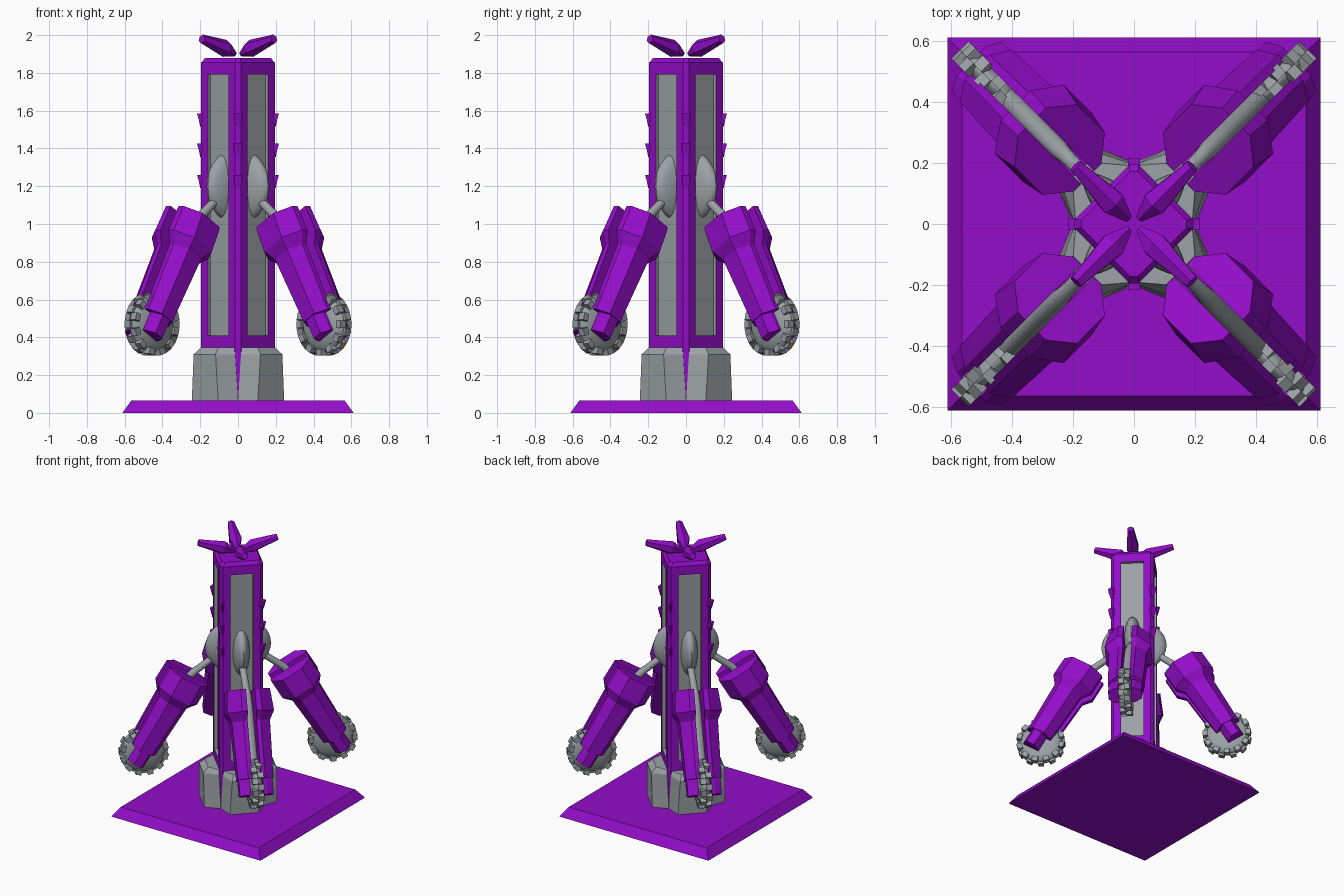
import bpy, bmesh, math
from mathutils import Matrix, Vector

if "Cube" in bpy.data.objects:
    bpy.data.objects.remove(bpy.data.objects["Cube"])


def material(name, rgb):
    m = bpy.data.materials.new(name)
    m.diffuse_color = (*rgb, 1)
    m.use_nodes = True
    m.node_tree.nodes["Principled BSDF"].inputs["Base Color"].default_value = m.diffuse_color
    return m


PURPLE = material("purple", (0.29, 0.004, 0.58))
GREY = material("grey", (0.33, 0.36, 0.38))


def finish(bm, name, mats, smooth=None):
    bmesh.ops.recalc_face_normals(bm, faces=bm.faces)
    me = bpy.data.meshes.new(name)
    bm.to_mesh(me)
    bm.free()
    for m in mats:
        me.materials.append(m)
    ob = bpy.data.objects.new(name, me)
    bpy.context.collection.objects.link(ob)
    if smooth:
        bpy.ops.object.select_all(action='DESELECT')
        ob.select_set(True)
        bpy.context.view_layer.objects.active = ob
        bpy.ops.object.shade_smooth_by_angle(angle=math.radians(smooth))
    return ob


def loft(bm, rings):
    """Skin a list of equal-length point rings and cap the ends."""
    vs = [[bm.verts.new(p) for p in ring] for ring in rings]
    n = len(vs[0])
    for a, b in zip(vs, vs[1:]):
        for i in range(n):
            bm.faces.new((a[i], a[(i + 1) % n], b[(i + 1) % n], b[i]))
    bm.faces.new(vs[0])
    bm.faces.new(vs[-1])


def tube(bm, path, radii, sides):
    """Round section swept along a path in the local xz plane."""
    path = [Vector((x, 0, z)) for x, z in path]
    rings = []
    for i, p in enumerate(path):
        d = (path[min(i + 1, len(path) - 1)] - path[max(i - 1, 0)]).normalized()
        up = d.cross(Vector((0, 1, 0)))
        rings.append([p + radii[i] * (up * math.cos(a) + Vector((0, 1, 0)) * math.sin(a))
                      for a in (math.tau * j / sides for j in range(sides))])
    loft(bm, rings)


def four(ob):
    """Place a part on all four diagonals."""
    for k in range(4):
        o = ob if k == 0 else ob.copy()
        if k:
            bpy.context.collection.objects.link(o)
        o.rotation_euler.z = math.radians(45 + 90 * k)


# base plate
bm = bmesh.new()
loft(bm, [[(sx * s, sy * s, z) for sx, sy in ((-1, -1), (1, -1), (1, 1), (-1, 1))]
          for s, z in ((0.612, 0), (0.565, 0.065))])
finish(bm, "base_plate", [PURPLE])

# column with a recessed grey channel in each diagonal face
bm = bmesh.new()
corner = [(0.195, -0.015), (0.195, 0.015), (0.015, 0.195), (-0.015, 0.195)]
octagon = corner + [(-x, -y) for x, y in corner]
loft(bm, [[(x * s, y * s, z) for x, y in octagon]
          for z, s in ((0.06, 1), (0.36, 1), (1.84, 1), (1.855, 1), (1.88, 0.88))])
bm.normal_update()
sides = [f for f in bm.faces if f.calc_area() > 0.2]
bmesh.ops.recalc_face_normals(bm, faces=bm.faces)
bmesh.ops.inset_individual(bm, faces=sides, thickness=0.07)
walls = bmesh.ops.inset_individual(bm, faces=sides, thickness=0.0, depth=-0.022)["faces"]
for f in sides + walls:
    f.material_index = 1
finish(bm, "column", [PURPLE, GREY])

# small hooks down the column corners
bm = bmesh.new()
for k in range(4):
    rot = Matrix.Rotation(k * math.pi / 2, 3, 'Z')
    for z in (1.55, 1.39, 1.225):
        loft(bm, [[rot @ Vector(p) for p in ((0.18, -w, z + h), (o, -w, z + h),
                                            (o, w, z + h), (0.18, w, z + h))]
                  for h, w, o in ((-0.035, 0.013, 0.2), (0.0, 0.02, 0.207), (0.035, 0.02, 0.217))])
finish(bm, "corner_hooks", [PURPLE])

# feet
bm = bmesh.new()
loft(bm, [[(0.02, -0.02, z), (b, -c, z), (r, -t, z), (r, t, z), (b, c, z), (0.02, 0.02, z)]
          for z, r, t, b, c in ((0.06, 0.247, 0.099, 0.142, 0.142),
                                (0.31, 0.25, 0.082, 0.152, 0.13),
                                (0.345, 0.215, 0.067, 0.15, 0.122))])
four(finish(bm, "foot", [GREY]))

# horns
bm = bmesh.new()
tube(bm, [(0.025, 1.9), (0.10, 1.93), (0.27, 1.98)], [0.014, 0.047, 0.024], 6)
four(finish(bm, "horn", [PURPLE]))

# shoulder discs crossing the column
for k in range(2):
    bm = bmesh.new()
    bmesh.ops.create_uvsphere(bm, u_segments=24, v_segments=16, radius=1,
                              matrix=Matrix.Diagonal((0.225, 0.07, 0.2, 1)))
    ob = finish(bm, "shoulder_disc", [GREY], 40)
    ob.location.z = 1.2
    ob.rotation_euler.z = math.radians(45 + 90 * k)

# arm bar, bending down from the shoulder to the wheel
bm = bmesh.new()
tube(bm, [(0.16, 1.13), (0.24, 1.07), (0.31, 1.02), (0.36, 0.95), (0.42, 0.85), (0.643, 0.47)],
     [0.024, 0.024, 0.026, 0.034, 0.036, 0.036], 10)
four(finish(bm, "arm_bar", [GREY], 40))

# arm shells: wide head, slimmer leg and a peg, one on each side of the bar
axis = Vector((0.355, 0, -0.6)).normalized()
across = Vector((-axis.z, 0, axis.x))
top = Vector((0.345, 0, 1.02))
shell = [(-1, 0), (-1, 0.3), (-0.5, 1), (0.5, 1), (1, 0.3), (1, 0)]


def shell_ring(u, w, t0, t1, side):
    return [top + axis * u + across * (a * w) + Vector((0, side * (t0 + (t1 - t0) * b), 0))
            for a, b in shell]


bm = bmesh.new()
for side in (-1, 1):
    loft(bm, [shell_ring(u, w, 0.03, t, side) for u, w, t in
              ((0, 0.15, 0.145), (0.15, 0.15, 0.16), (0.21, 0.105, 0.13), (0.6, 0.09, 0.12))])
    loft(bm, [shell_ring(u, 0.058, 0.045, 0.115, side) for u in (0.58, 0.71)])
four(finish(bm, "arm_shells", [PURPLE], 25))

# wheel with two staggered rows of lugs
bm = bmesh.new()
hub = Matrix.Translation((0.643, 0, 0.47))
bmesh.ops.create_uvsphere(bm, u_segments=24, v_segments=16, radius=1,
                          matrix=hub @ Matrix.Diagonal((0.15, 0.05, 0.15, 1)))
for i in range(24):
    y = 0.02 if i % 2 else -0.02
    bmesh.ops.create_cube(bm, size=1, matrix=hub @ Matrix.Rotation(math.tau * i / 24, 4, 'Y')
                          @ Matrix.Translation((0.148, y, 0))
                          @ Matrix.Diagonal((0.035, 0.04, 0.04, 1)))
four(finish(bm, "wheel", [GREY], 30))
